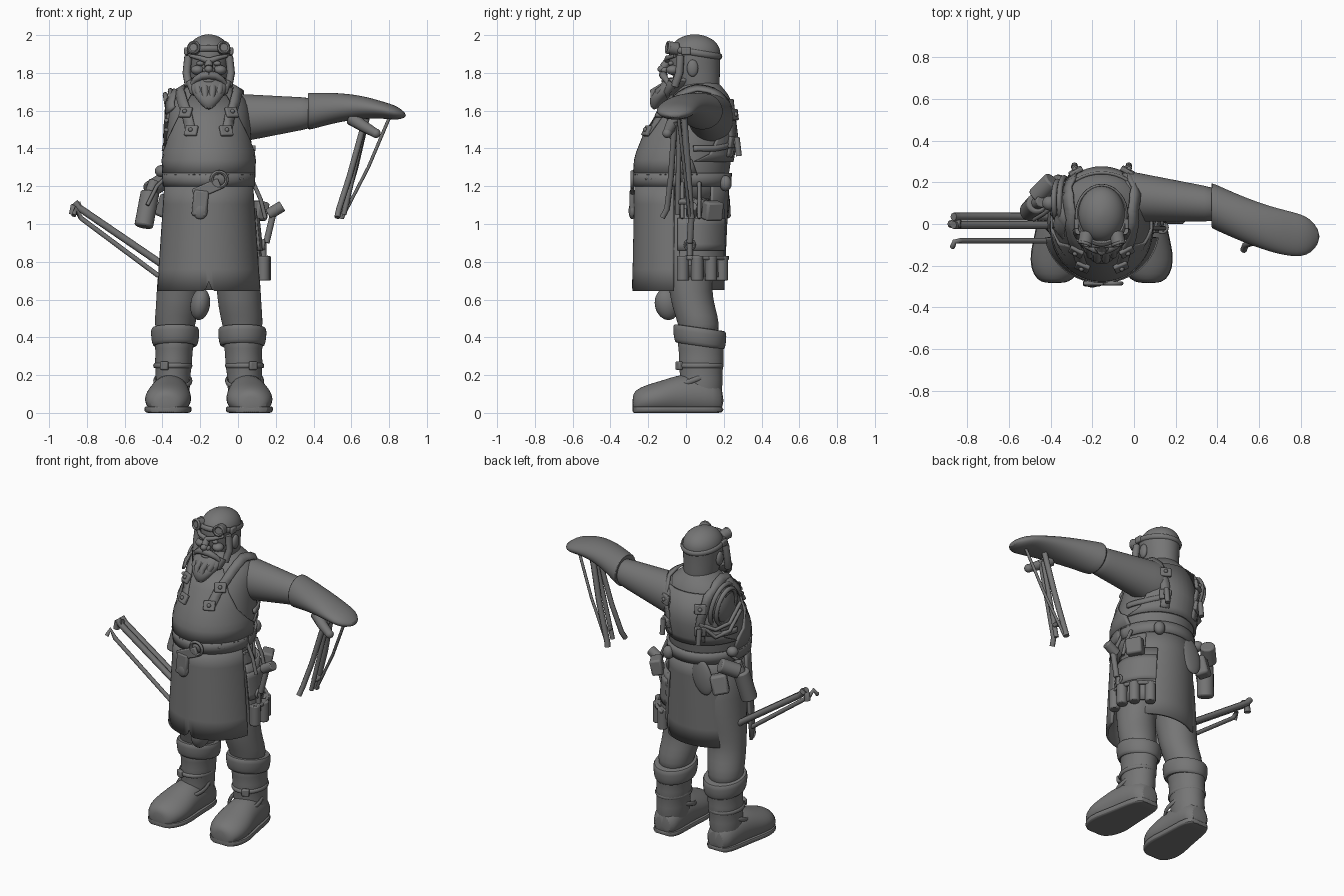
import bpy, bmesh, math
from mathutils import Vector
from mathutils.bvhtree import BVHTree

if "Cube" in bpy.data.objects:
    bpy.data.objects.remove(bpy.data.objects["Cube"])

CX = -.155
made = []
grey = bpy.data.materials.new("plain grey")
grey.use_nodes = True
grey.diffuse_color = (.18, .18, .18, 1)
grey.node_tree.nodes["Principled BSDF"].inputs["Base Color"].default_value = grey.diffuse_color


def mix(a, b, t):
    return a + (b - a) * t


def finish(ob, name):
    ob.name = name
    ob.data.materials.append(grey)
    made.append(ob)
    return ob


def link(name, data):
    ob = bpy.data.objects.new(name, data)
    bpy.context.collection.objects.link(ob)
    return finish(ob, name)


def mesh(name, verts, faces, thick=0, smooth=False):
    me = bpy.data.meshes.new(name)
    me.from_pydata([tuple(v) for v in verts], [], faces)
    bm = bmesh.new()
    bm.from_mesh(me)
    bmesh.ops.recalc_face_normals(bm, faces=bm.faces)
    bm.to_mesh(me)
    bm.free()
    ob = link(name, me)
    if thick:
        m = ob.modifiers.new("thickness", "SOLIDIFY")
        m.thickness, m.offset = thick, 0
    if smooth:
        ob.modifiers.new("smooth", "SUBSURF")
    return ob


def grid_faces(rows, cols, closed=False):
    return [(r * cols + c, r * cols + (c + 1) % cols, (r + 1) * cols + (c + 1) % cols, (r + 1) * cols + c)
            for r in range(rows - 1) for c in range(cols if closed else cols - 1)]


def loft(name, rows, axis="z", n=24, low=-9, high=9):
    """Rings of (x, y, z, radius a, radius b) square to the axis, capped."""
    verts = []
    for x, y, z, a, b in rows:
        for i in range(n):
            c, s = a * math.cos(math.tau * i / n), b * math.sin(math.tau * i / n)
            p = {"z": (x + c, y + s, z), "x": (x, y + c, z + s), "y": (x + c, y, z + s)}[axis]
            verts.append((p[0], p[1], min(max(p[2], low), high)))
    k = len(rows)
    faces = grid_faces(k, n, True) + [tuple(range(n)), tuple(range((k - 1) * n, k * n))]
    return mesh(name, verts, faces, smooth=True)


def bevel(ob, width, name):
    m = ob.modifiers.new("bevel", "BEVEL")
    m.width, m.segments = width, 2
    return finish(ob, name)


def ball(name, loc, size, rot=(0, 0, 0)):
    bpy.ops.mesh.primitive_uv_sphere_add(segments=20, ring_count=12, location=loc, rotation=rot)
    bpy.context.object.scale = size
    return finish(bpy.context.object, name)


def box(name, loc, size, rot=(0, 0, 0), edge=.007):
    bpy.ops.mesh.primitive_cube_add(size=1, location=loc, rotation=rot)
    bpy.context.object.scale = size
    bpy.ops.object.transform_apply(location=False, rotation=False, scale=True)
    return bevel(bpy.context.object, edge, name)


def can(name, start, end, radius):
    p, q = Vector(start), Vector(end)
    turn = (q - p).to_track_quat("Z", "Y").to_euler()
    bpy.ops.mesh.primitive_cylinder_add(vertices=20, radius=radius, depth=(q - p).length,
                                        location=(p + q) / 2, rotation=turn)
    return bevel(bpy.context.object, radius / 5, name)


def ring(name, loc, radius, tube, rot=(0, 0, 0), scale=(1, 1, 1)):
    bpy.ops.mesh.primitive_torus_add(major_radius=radius, minor_radius=tube, major_segments=32,
                                     minor_segments=8, location=loc, rotation=rot)
    bpy.context.object.scale = scale
    return finish(bpy.context.object, name)


def rod(name, points, radius, taper=1):
    curve = bpy.data.curves.new(name, "CURVE")
    curve.dimensions, curve.bevel_depth, curve.bevel_resolution = "3D", radius, 2
    curve.use_fill_caps = True
    spline = curve.splines.new("POLY")
    spline.points.add(len(points) - 1)
    for i, p in enumerate(points):
        spline.points[i].co = (*p, 1)
        spline.points[i].radius = mix(1, taper, i / (len(points) - 1))
    return link(name, curve)


# Torso
torso = loft("torso", [(CX, y, z, a, b) for y, z, a, b in [
    (-.01, 1.1, .21, .21), (-.02, 1.2, .22, .235), (-.02, 1.27, .235, .25), (-.01, 1.35, .235, .25),
    (.015, 1.44, .225, .245), (.05, 1.54, .22, .22), (.07, 1.63, .215, .18), (.08, 1.69, .175, .145),
    (.075, 1.73, .11, .11), (.07, 1.77, .08, .09)]], n=40)
tree = BVHTree.FromPolygons([v.co for v in torso.data.vertices], [tuple(p.vertices) for p in torso.data.polygons])


def wrap(name, middle, rows, cols=36):
    """Sheet laid on the torso about a middle angle, with a (height, half angle) per row."""
    verts = []
    for z, half in rows:
        for i in range(cols):
            a = math.radians(middle + mix(-half, half, i / (cols - 1)))
            d = Vector((math.cos(a), math.sin(a), 0))
            verts.append(tree.ray_cast(Vector((CX, .04, z)), d)[0] + d * .008)
    return mesh(name, verts, grid_faces(len(rows), cols), thick=.014)


def strap(name, points, width, lift=.014):
    """Ribbon that follows the torso surface near the given points."""
    path = []
    for p, q in zip(points, points[1:]):
        path += [Vector(p).lerp(Vector(q), i / 6) for i in range(6)]
    snap = [tree.find_nearest(p)[:2] for p in path + [Vector(points[-1])]]
    verts = []
    for i, (p, normal) in enumerate(snap):
        along = snap[min(i + 1, len(snap) - 1)][0] - snap[max(i - 1, 0)][0]
        side = normal.cross(along).normalized() * width
        verts += [p + normal * lift - side, p + normal * lift + side]
    return mesh(name, verts, grid_faces(len(snap), 2), thick=.014)


wrap("apron_bib", 270, [(1.26, 95), (1.34, 88), (1.38, 75), (1.46, 58), (1.56, 48), (1.68, 42)])
wrap("back_yoke", 90, [(1.33, 90), (1.37, 68), (1.46, 56), (1.66, 50)])


def panel(name, start, end, top, bottom, cy, rows=6, notch=0, cols=49):
    """Hanging sheet between two angles, from top to bottom (height, radius x, radius y)."""
    verts = []
    for k in range(rows):
        z, rx, ry = (mix(p, q, k / (rows - 1)) for p, q in zip(top, bottom))
        for i in range(cols):
            a = math.radians(mix(start, end, i / (cols - 1)))
            x = rx * math.cos(a)
            up = notch * max(0, 1 - abs(x) / .02) if k == rows - 1 else 0
            verts.append((CX + x, cy + ry * math.sin(a), z + up))
    return mesh(name, verts, grid_faces(rows, cols), thick=.016)


# Apron skirt, open at the sides, and belt
panel("apron_front", 190, 350, (1.22, .23, .245), (.645, .27, .257), -.02, notch=.05)
panel("apron_back", 38, 148, (1.22, .22, .22), (.65, .245, .195), 0)
panel("belt", 0, 360, (1.27, .24, .255), (1.2, .235, .252), -.02, rows=3)
ring("belt_buckle", (-.1, -.285, 1.235), .04, .01, (math.pi / 2, 0, 0))
box("belt_tail", (-.165, -.284, 1.185), (.15, .02, .06), (0, -.4, 0))
box("belt_end", (-.2, -.285, 1.11), (.08, .03, .14), (0, .1, 0), .012)
ball("belt_tip", (-.2, -.284, 1.07), (.04, .02, .045))
for i in range(5):
    a = -.3 - i / 8
    ball("belt_stud", (CX + .235 * math.cos(a), -.02 + .262 * math.sin(a), 1.24), (.008,) * 3)


def mirror_x(side):
    return lambda offset: CX + side * offset


# Harness straps with buckles, front and back
for s in (-1, 1):
    x = mirror_x(s)
    strap("shoulder_strap", [(x(.09), -.2, 1.47), (x(.11), -.15, 1.56), (x(.15), -.07, 1.67), (x(.15), .06, 1.72),
                             (x(.14), .2, 1.64), (x(.13), .26, 1.5), (x(.12), .25, 1.35)], .027)
    strap("side_strap", [(x(.12), .26, 1.42), (x(.2), .15, 1.4), (x(.24), .04, 1.4)], .015)
    for offset, y, z in ((.09, -.2, 1.49), (.12, -.13, 1.59), (.13, .26, 1.58), (.13, .26, 1.43)):
        p, normal = tree.find_nearest(Vector((x(offset), y, z)))[:2]
        box("strap_buckle", p + normal * .024, (.07, .06, .022), normal.to_track_quat("Z", "Y").to_euler())
        ball("strap_stud", p + normal * .036, (.012,) * 3)
    rod("strap_end", [(x(.13), .268, 1.46), (x(.13), .28, 1.36)], .016)

# Left arm and long work glove
arm = [mix(Vector((0, .13, 1.56)), Vector((.42, .09, 1.59)), i / 5) for i in range(-1, 6)]
loft("left_arm", [(*p, mix(.12, .08, p.x / .4), mix(.13, .08, p.x / .4)) for p in arm], "x")
glove = [(.38, .09, 1.6, .08, .08), (.37, .09, 1.6, .1, .09)]
for i in range(13):
    t = i / 12
    tip = math.sqrt(max(.06, 1 - t ** 10))
    glove.append((mix(.37, .89, t), .09 - .15 * math.sin(t * math.pi / 2), 1.595 + .025 * math.sin(math.pi * t) - .02 * t ** 3,
                  .11 * tip, mix(.1, .046, min(1, 1.3 * t)) * tip))
loft("left_glove", glove, "x")
rod("glove_thumb", [(.6, -.05, 1.56), (.66, -.08, 1.52), (.73, -.1, 1.48)], .038, .65)
ball("thumb_tip", (.73, -.1, 1.48), (.025,) * 3)

# Closed right shoulder with armhole rings and cords
ball("right_shoulder", (-.325, .1, 1.575), (.065, .105, .125))
for radius, x in ((.105, -.365), (.125, -.335)):
    ring("armhole_trim", (x, .11, 1.57), radius, .014, (0, 1.4, 0), (1.1, .9, 1))
strap("shoulder_patch", [(-.36, -.05, 1.6), (-.34, .03, 1.68), (-.35, .14, 1.66)], .035, .02)
for drop in (0, .05):
    rod("shoulder_cord", [(-.38, -.02, 1.55 - drop), (-.385, .1, 1.46 - drop), (-.345, .19, 1.44 - drop), (-.27, .25, 1.48)], .012)

# Legs and boots
for s in (-1, 1):
    side = "left" if s > 0 else "right"
    x = mirror_x(s)
    loft(side + "_leg", [(x(offset), y, z, a, b) for offset, y, z, a, b in [
        (.18, .07, .38, .09, .1), (.18, .07, .47, .11, .11), (.165, .04, .56, .115, .115), (.16, .025, .64, .117, .112),
        (.15, .02, .74, .12, .13), (.12, .01, .95, .125, .165), (.1, 0, 1.18, .12, .17)]])
    shaft = []
    for i in range(8):
        radius = mix(.088, .105, i / 7) + .004 * (-1) ** i
        shaft.append((x(mix(.195, .18, i / 7)), .08, mix(.05, .42, i / 7), radius, radius + .02))
    loft(side + "_boot_shaft", shaft)
    cuff = loft(side + "_boot_cuff", [(x(.178), .073, z, a, a + .013) for z, a in [
        (.365, .095), (.35, .112), (.365, .124), (.43, .131), (.455, .125), (.45, .1)]])
    for v in cuff.data.vertices:
        v.co.z -= (v.co.y - .07) / 7
    # Each foot ring gives depth, half width and height
    foot = [(x(.205 - y * .07), y, height * .45, a, height * .55) for y, a, height in [
        (-.284, .04, .09), (-.27, .085, .12), (-.21, .12, .15), (-.13, .125, .17), (-.05, .11, .2),
        (.05, .1, .21), (.15, .09, .18), (.2, .06, .13)]]
    loft(side + "_boot_foot", foot, "y", low=.012)
    loft(side + "_sole", [(a, b, .02, c * 1.03, .06) for a, b, _, c, _ in foot], "y", low=0, high=.034)
    for y, z, tilt in ((.075, .25, 0), (.03, .17, .35)):
        ring(side + "_boot_strap", (x(.19), y, z), .095, .009, (tilt, 0, 0), (1, 1.2, 1.5))
        box(side + "_boot_buckle", (x(.235), y - .112, z - tilt / 10), (.045, .025, .045), (tilt, 0, s / 2))
ball("hanging_pouch", (-.2, -.1, .575), (.052, .065, .085), (.2, .15, 0))

# Head with rounded cap
head = [(CX, .075, 1.66, .09, .1), (CX, .065, 1.73, .1, .115), (CX, .05, 1.8, .107, .13), (CX, .045, 1.86, .112, .137)]
for i in range(6):
    a = i * .3
    head.append((CX, .047, 1.905 + .1 * math.sin(a), .115 * math.cos(a), .138 * math.cos(a)))
loft("head", head)
ring("goggle_band", (CX, .042, 1.908), .117, .011, (-.16, 0, 0), (1, 1.19, 1.5))

# Face, ears, beard and goggles
for s in (-1, 1):
    x = mirror_x(s)
    can("goggle_lens", (x(.07), -.04, 1.925), (x(.08), -.095, 1.935), .034)
    ring("goggle_rim", (x(.08), -.095, 1.935), .028, .008, (1.4, 0, s * .3))
    box("band_clip", (x(.12), 0, 1.915), (.02, .05, .04))
    ball("ear", (x(.112), .035, 1.825), (.018, .03, .045))
    rod("sideburn", [(x(.108), -.03, 1.89), (x(.118), -.035, 1.8), (x(.105), -.06, 1.73)], .022)
    rod("eyebrow", [(x(.01), -.1, 1.866), (x(.05), -.1, 1.88), (x(.095), -.06, 1.89)], .016, .6)
    ball("eye", (x(.045), -.08, 1.85), (.02, .016, .013))
    ball("cheek", (x(.06), -.07, 1.815), (.035, .035, .026))
    rod("moustache", [(CX, -.12, 1.79), (x(.035), -.12, 1.785), (x(.07), -.105, 1.765), (x(.09), -.09, 1.74)], .024, .5)
    ball("nostril", (x(.018), -.112, 1.814), (.016, .02, .015))
    for offset, y, z in ((.085, -.1, 1.675), (.055, -.15, 1.645), (.02, -.175, 1.615)):
        rod("beard_lock", [(x(offset * 1.1), -.07, 1.75), (x(offset), y, 1.7), (x(offset * .6), y, z)], .028, .3)
ball("goggle_bridge", (CX, -.09, 1.93), (.03, .015, .012))
rod("nose", [(CX, -.09, 1.87), (CX, -.12, 1.83)], .02, 1.1)
ball("nose_tip", (CX, -.127, 1.82), (.022, .024, .02))
ball("lower_lip", (CX, -.1, 1.757), (.035, .03, .014))
loft("beard", [(CX, y, z, a, a * .75) for y, z, a in [
    (-.168, 1.605, .015), (-.158, 1.64, .05), (-.13, 1.68, .08), (-.08, 1.72, .103), (-.04, 1.76, .11), (-.02, 1.78, .095)]])

# Left hip tool roll
panel("tool_pouch", -18, 56, (1.08, .245, .2), (.72, .285, .2), .03)
panel("pouch_flap", -20, 56, (1.03, .262, .206), (.86, .28, .206), .03)
panel("tool_belt", -18, 56, (.83, .305, .222), (.81, .31, .225), .035, rows=2)
for i in range(4):
    a = math.radians(22 * i - 15)
    x, y = CX + .3 * math.cos(a), .035 + .2 * math.sin(a)
    can("tool_loop", (x, y, .7), (x, y, .83), .032)
rod("pouch_tool", [(.135, .02, .78), (.135, .02, .9)], .016)
ring("pouch_tool_ring", (.135, .02, .89), .024, .008, (0, math.pi / 2, 0))
can("hammer_handle", (.15, .02, .9), (.19, .03, 1.07), .017)
can("hammer_head", (.16, .03, 1.05), (.235, .03, 1.095), .03)
box("hip_case", (.11, .14, 1.07), (.07, .1, .1), (0, .2, .5), .012)
for y in (-.02, .07):
    rod("hanging_thong", [(.08, y, 1.22), (.12, y, 1.13), (.145, y, 1.03)], .011)
ball("back_ball", (-.02, .21, 1.215), (.035, .032, .042))

# Right hip flask, pouch and cloth
can("flask", (-.5, .06, .985), (-.465, .1, 1.17), .05)
can("flask_neck", (-.465, .1, 1.16), (-.44, .11, 1.23), .03)
ball("flask_cap", (-.405, .1, 1.28), (.035, .035, .032))
can("bedroll", (-.47, .13, 1.18), (-.39, .21, 1.23), .045)
box("hip_pouch", (-.37, .18, 1.09), (.1, .08, .12), (.2, .2, .6), .015)
ball("hip_cloth", (-.26, .205, 1.12), (.07, .025, .12), (0, .3, 0))
rod("flask_cord", [(-.37, .1, 1.26), (-.43, .05, 1.2), (-.48, .02, 1.1)], .01)

# Two pairs of tongs
rod("left_tongs_arm", [(.68, -.01, 1.56), (.62, .01, 1.3), (.55, .025, 1.06), (.545, .03, 1.03)], .018)
rod("left_tongs_jaw", [(.67, -.06, 1.54), (.59, -.08, 1.25), (.535, -.1, 1.08), (.525, -.125, 1.035)], .016)
rod("left_tongs_thin", [(.8, -.04, 1.56), (.69, -.01, 1.3), (.55, .02, 1.03)], .009)
rod("left_tongs_inner", [(.67, -.035, 1.52), (.56, -.045, 1.05)], .014)
box("left_tongs_pin", (.575, -.01, 1.12), (.04, .06, .025), (0, .4, 0))
for y in (.035, -.005):
    rod("right_tongs_arm", [(-.4, y, .785), (-.84, y, 1.085), (-.865, y, 1.115)], .019)
rod("right_tongs_thin", [(-.42, -.08, .725), (-.83, -.08, 1.03), (-.86, -.085, 1.08), (-.87, -.11, 1.045)], .013)
rod("right_tongs_hook", [(-.83, 0, 1.1), (-.87, 0, 1.09), (-.875, 0, 1.05)], .02)

# Smooth shading that keeps edges sharp
bpy.ops.object.select_all(action="DESELECT")
for ob in made:
    if ob.type == "MESH":
        ob.select_set(True)
        bpy.context.view_layer.objects.active = ob
bpy.ops.object.shade_smooth_by_angle(angle=math.radians(45))
